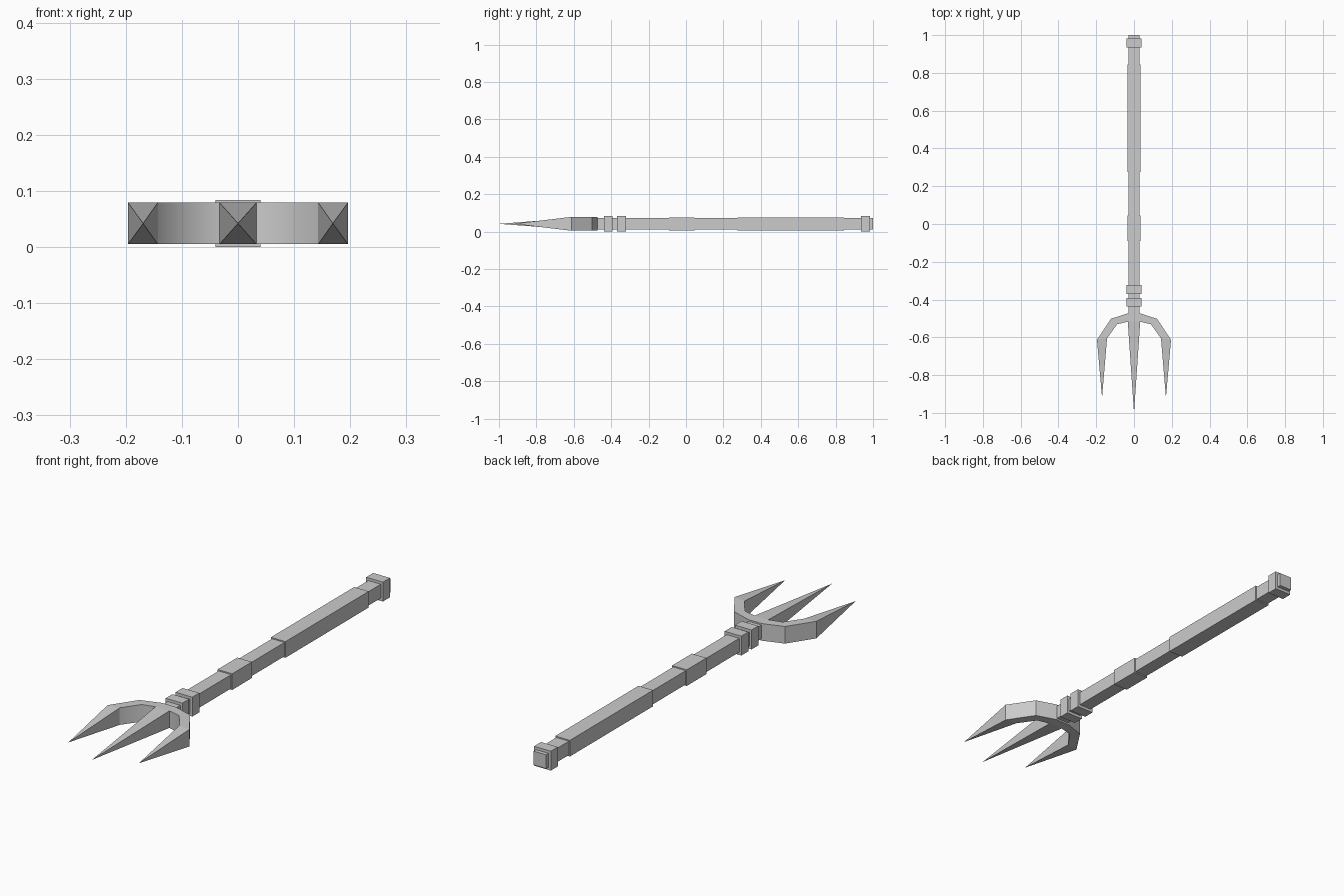
import bpy
import bmesh
from mathutils import Matrix

cube = bpy.data.objects.get("Cube")
if cube:
    bpy.data.objects.remove(cube, do_unlink=True)

MID = 0.042  # height of the weapon's long axis

steel = bpy.data.materials.new("plain grey")
steel.use_nodes = True
GREY = (0.6, 0.6, 0.6, 1)
steel.diffuse_color = GREY
steel.node_tree.nodes["Principled BSDF"].inputs["Base Color"].default_value = GREY


def finish(bm, name):
    bmesh.ops.recalc_face_normals(bm, faces=bm.faces)
    mesh = bpy.data.meshes.new(name)
    bm.to_mesh(mesh)
    bm.free()
    mesh.materials.append(steel)
    obj = bpy.data.objects.new(name, mesh)
    bpy.context.collection.objects.link(obj)
    return obj


def bar(name, y0, y1, half_x, half_z):
    """Square bar along y, centred on the long axis."""
    bm = bmesh.new()
    size = Matrix.Diagonal((2 * half_x, y1 - y0, 2 * half_z, 1))
    place = Matrix.Translation((0, (y0 + y1) / 2, MID))
    bmesh.ops.create_cube(bm, size=1, matrix=place @ size)
    return finish(bm, name)


# Shaft, grips and collars
bar("shaft", -0.48, 1.0, 0.03, 0.03)
bar("rear_grip", 0.275, 0.845, 0.035, 0.035)
bar("middle_grip", -0.09, 0.045, 0.035, 0.035)
bar("pommel_collar", 0.935, 0.983, 0.04, 0.042)
bar("neck_collar_rear", -0.37, -0.322, 0.04, 0.042)
bar("neck_collar_front", -0.438, -0.392, 0.04, 0.042)

# Fork: a swept crossbar whose ends and centre run out into pointed prongs
HALF = 0.037
left = [((0.196, -0.613), (0.143, -0.606)),
        ((0.122, -0.502), (0.09, -0.531)),
        ((0.033, -0.473), (0.033, -0.517))]
stations = left + [((-o[0], o[1]), (-i[0], i[1])) for o, i in reversed(left)]

bm = bmesh.new()
rings = []
for outer, inner in stations:
    rings.append([bm.verts.new((p[0], p[1], MID + z)) for p, z in
                  ((outer, -HALF), (outer, HALF), (inner, HALF), (inner, -HALF))])


def prong(base, tip_x, tip_y):
    tip = bm.verts.new((tip_x, tip_y, MID))
    for k in range(4):
        bm.faces.new((base[k], base[(k + 1) % 4], tip))


inner_walls = []
for n, (a, b) in enumerate(zip(rings, rings[1:])):
    for k in range(4):
        j = (k + 1) % 4
        if k == 2 and n == 2:
            continue  # the centre prong grows from here
        face = bm.faces.new((a[k], a[j], b[j], b[k]))
        if k == 2:
            inner_walls.append(face)

prong(rings[0], 0.169, -0.92)
prong(rings[-1], -0.169, -0.92)
prong((rings[2][2], rings[2][3], rings[3][3], rings[3][2]), 0, -1.0)

# Only the inner curve of the crossbar is smooth
for face in inner_walls:
    face.smooth = True
for edge in bm.edges:
    edge.smooth = all(f in inner_walls for f in edge.link_faces)
finish(bm, "fork_head")
